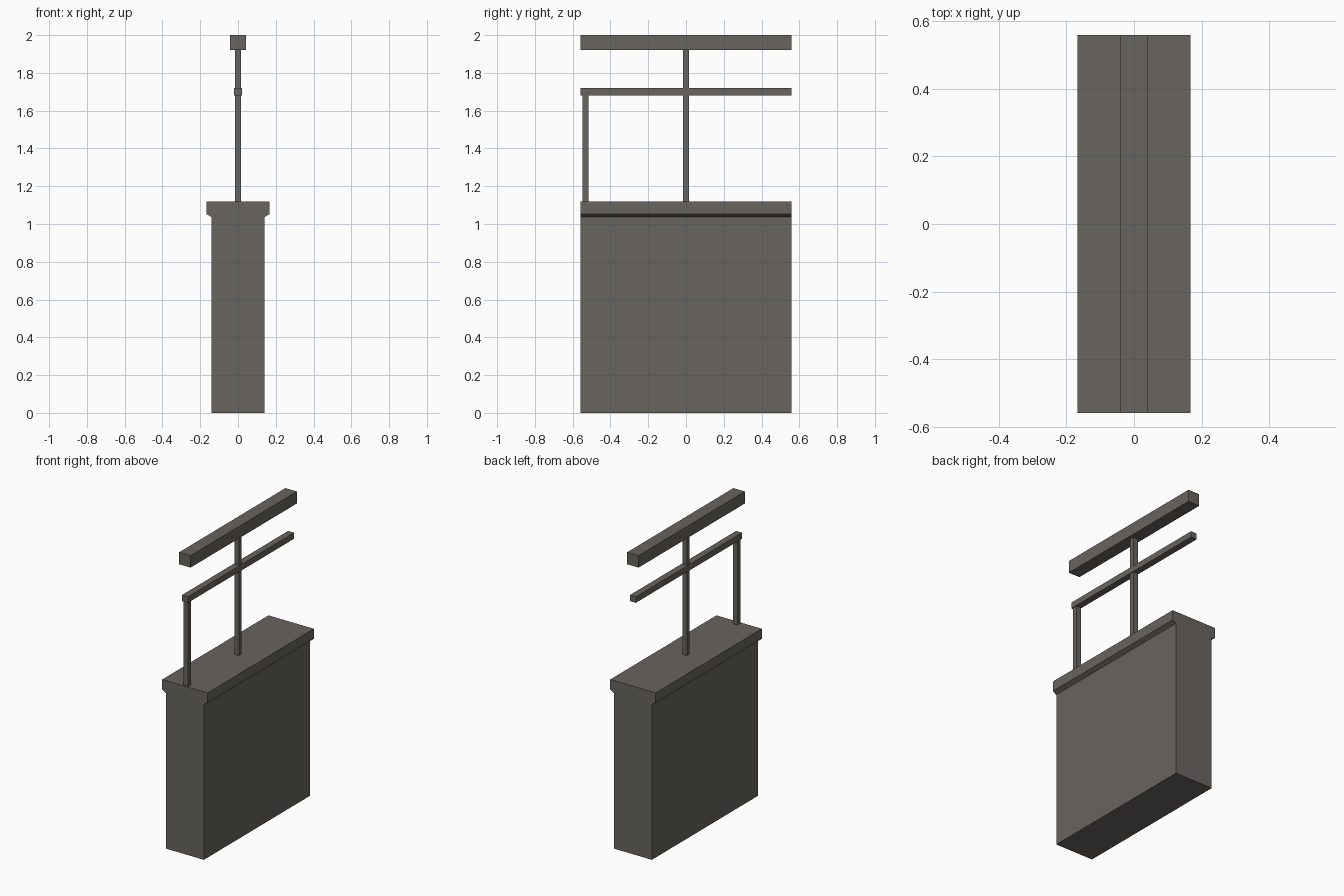
import bpy

if "Cube" in bpy.data.objects:
    bpy.data.objects.remove(bpy.data.objects["Cube"])

# Single warm grey colour
stone = bpy.data.materials.new("warm_grey")
stone.diffuse_color = (0.14, 0.128, 0.116, 1)
stone.use_nodes = True
stone.node_tree.nodes["Principled BSDF"].inputs["Base Color"].default_value = stone.diffuse_color
HALF = 0.559  # half length of the wall segment


def extrude(name, profile, y0, y1):
    """Extrude a closed counter-clockwise (x, z) profile along y."""
    n = len(profile)
    verts = [(x, y, z) for y in (y0, y1) for x, z in profile]
    faces = [tuple(range(n)), tuple(range(2 * n - 1, n - 1, -1))]
    faces += [(i, i + n, (i + 1) % n + n, (i + 1) % n) for i in range(n)]
    mesh = bpy.data.meshes.new(name)
    mesh.from_pydata(verts, [], faces)
    mesh.materials.append(stone)
    obj = bpy.data.objects.new(name, mesh)
    bpy.context.collection.objects.link(obj)
    return obj


def bar(name, half_x, y0, y1, z0, z1):
    return extrude(name, [(-half_x, z0), (half_x, z0), (half_x, z1), (-half_x, z1)], y0, y1)


# Parapet wall with overhanging chamfered coping
right = [(0.14, 0), (0.14, 1.037), (0.167, 1.052), (0.167, 1.119)]
extrude("parapet_wall", right + [(-x, z) for x, z in reversed(right)], -HALF, HALF)

# Handrail, thin middle rail and the two posts
bar("top_handrail", 0.042, -HALF, HALF, 1.92, 2.0)
bar("middle_rail", 0.022, -HALF, HALF, 1.68, 1.72)
bar("centre_post", 0.017, -0.015, 0.015, 1.119, 1.92)
bar("front_post", 0.017, -0.549, -0.517, 1.119, 1.68)
